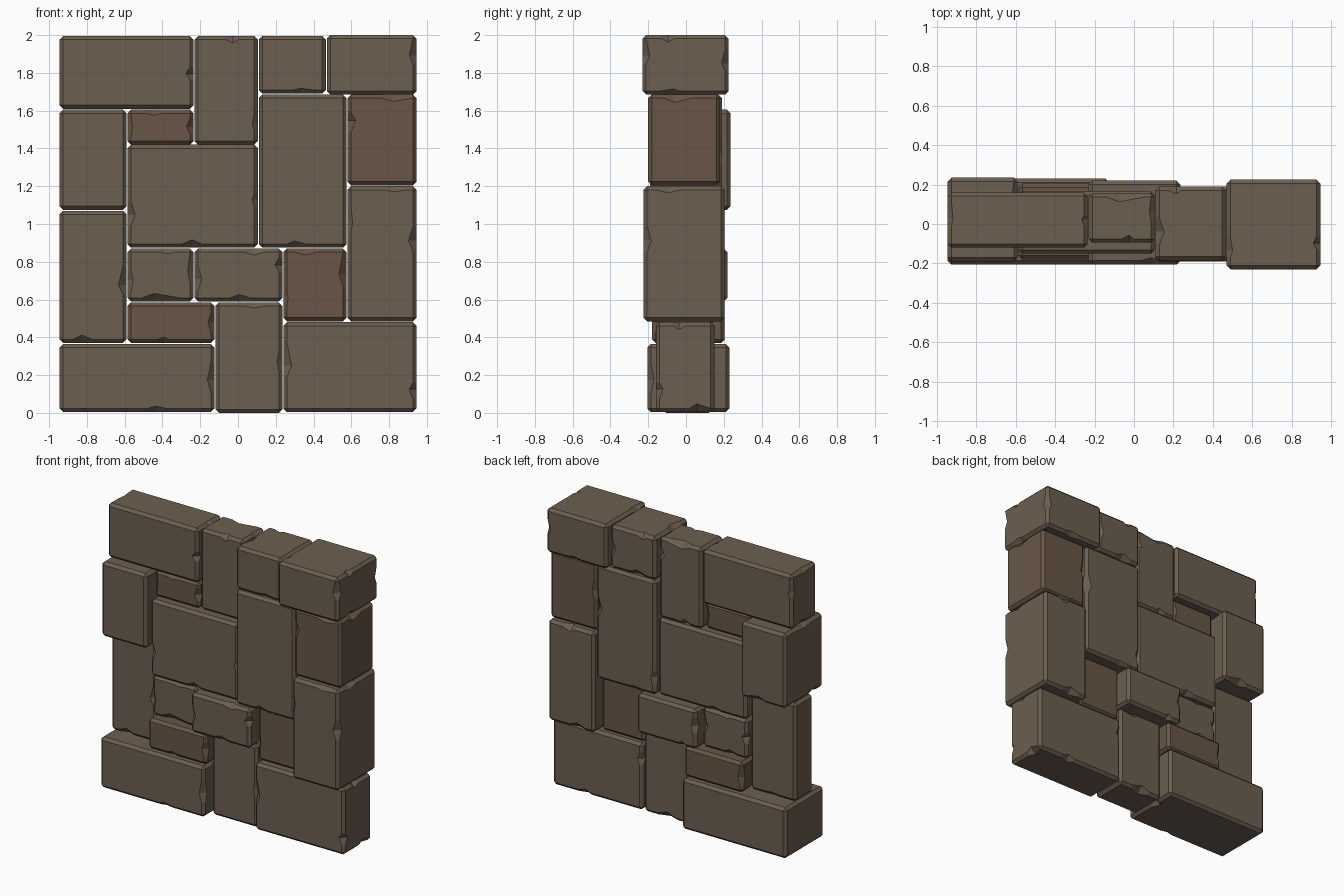
import bpy, bmesh, random
from mathutils import Vector

if "Cube" in bpy.data.objects:
    bpy.data.objects.remove(bpy.data.objects["Cube"])

random.seed(11)


def material(name, rgb):
    m = bpy.data.materials.new(name)
    m.diffuse_color = (*rgb, 1)
    m.use_nodes = True
    m.node_tree.nodes["Principled BSDF"].inputs["Base Color"].default_value = m.diffuse_color
    return m


grey_stone = material("grey_brown_stone", (0.150, 0.113, 0.080))
warm_stone = material("warm_brown_stone", (0.138, 0.094, 0.061))


def chip(bm, face, half):
    # nick one chamfer: three cuts across it, the middle one pushed into the stone
    n = face.normal
    along = min(range(3), key=lambda i: abs(n[i]))
    a, b = [i for i in range(3) if i != along]
    span = half[along] - 0.05
    d = random.uniform(0.03, 0.07)
    t = random.uniform(-span + d, span - d) if span > d else 0
    axis = Vector((0, 0, 0))
    axis[along] = 1
    for off, depth in ((-d, 0), (d * random.uniform(0.5, 2), 0), (0, random.uniform(0.006, 0.026))):
        pos = t + off
        if abs(pos) > half[along] - 0.035:
            continue
        strips = [f for f in bm.faces if f.normal.dot(n) > 0.99
                  and min(v.co[along] for v in f.verts) < pos - 1e-4
                  and max(v.co[along] for v in f.verts) > pos + 1e-4]
        if not strips:
            continue
        f = strips[0]
        cut = bmesh.ops.bisect_plane(bm, geom=[f, *f.edges, *f.verts],
                                     plane_co=axis * pos, plane_no=axis)
        for v in cut["geom_cut"]:
            if depth and isinstance(v, bmesh.types.BMVert):
                move = b if abs(abs(v.co[a]) - half[a]) < 1e-4 else a
                v.co[move] -= depth * (1 if v.co[move] > 0 else -1)


def stone(name, x0, x1, y0, y1, z0, z1, mat):
    half = Vector((x1 - x0, y1 - y0, z1 - z0)) / 2
    bm = bmesh.new()
    bmesh.ops.create_cube(bm, size=2)
    bmesh.ops.scale(bm, vec=half, verts=bm.verts)
    bmesh.ops.bevel(bm, geom=bm.edges[:], offset=0.019, segments=1,
                    profile=0.5, affect='EDGES')
    bm.normal_update()
    normals = [f.normal.copy() for f in bm.faces
               if sum(abs(c) > 0.1 for c in f.normal) == 2]
    for n in normals:
        if random.random() < 0.5:
            chip(bm, next(f for f in bm.faces if f.normal.dot(n) > 0.99), half)
            bm.normal_update()
    bmesh.ops.triangulate(bm, faces=[f for f in bm.faces
                                     if sum(abs(c) > 0.1 for c in f.normal) > 1])
    me = bpy.data.meshes.new(name)
    bm.to_mesh(me)
    bm.free()
    me.materials.append(mat)
    ob = bpy.data.objects.new(name, me)
    ob.location = ((x0 + x1) / 2, (y0 + y1) / 2, (z0 + z1) / 2)
    bpy.context.collection.objects.link(ob)


# interlocking stones: x range, depth range, z range
g, w = grey_stone, warm_stone
stone("top_left_stone", -.945, -.235, -.12, .16, 1.61, 1.995, g)
stone("top_middle_stone", -.23, .105, -.095, .155, 1.42, 1.995, g)
stone("top_inner_right_stone", .11, .465, -.185, .19, 1.69, 1.995, g)
stone("top_right_stone", .47, .945, -.23, .225, 1.685, 2.0, g)
stone("upper_left_stone", -.945, -.59, -.19, .235, 1.075, 1.605, g)
stone("upper_left_filler", -.585, -.235, -.10, .12, 1.42, 1.605, w)
stone("centre_stone", -.585, .105, -.15, .165, .875, 1.42, g)
stone("tall_right_stone", .11, .575, -.19, .19, .875, 1.685, g)
stone("right_upper_filler", .58, .945, -.20, .18, 1.205, 1.685, w)
stone("right_stone", .58, .945, -.225, .205, .485, 1.20, g)
stone("middle_left_stone", -.945, -.59, -.08, .12, .37, 1.07, g)
stone("small_inner_stone", -.585, -.235, -.13, .15, .59, .87, g)
stone("small_centre_stone", -.23, .235, -.205, .22, .59, .87, g)
stone("lower_right_filler", .24, .575, -.12, .13, .485, .87, w)
stone("lower_left_filler", -.585, -.125, -.18, .205, .37, .585, w)
stone("bottom_left_stone", -.945, -.125, -.205, .23, 0.005, .365, g)
stone("bottom_middle_stone", -.12, .235, -.125, .14, 0, .585, g)
stone("bottom_right_stone", .24, .945, -.16, .15, 0.005, .48, g)
